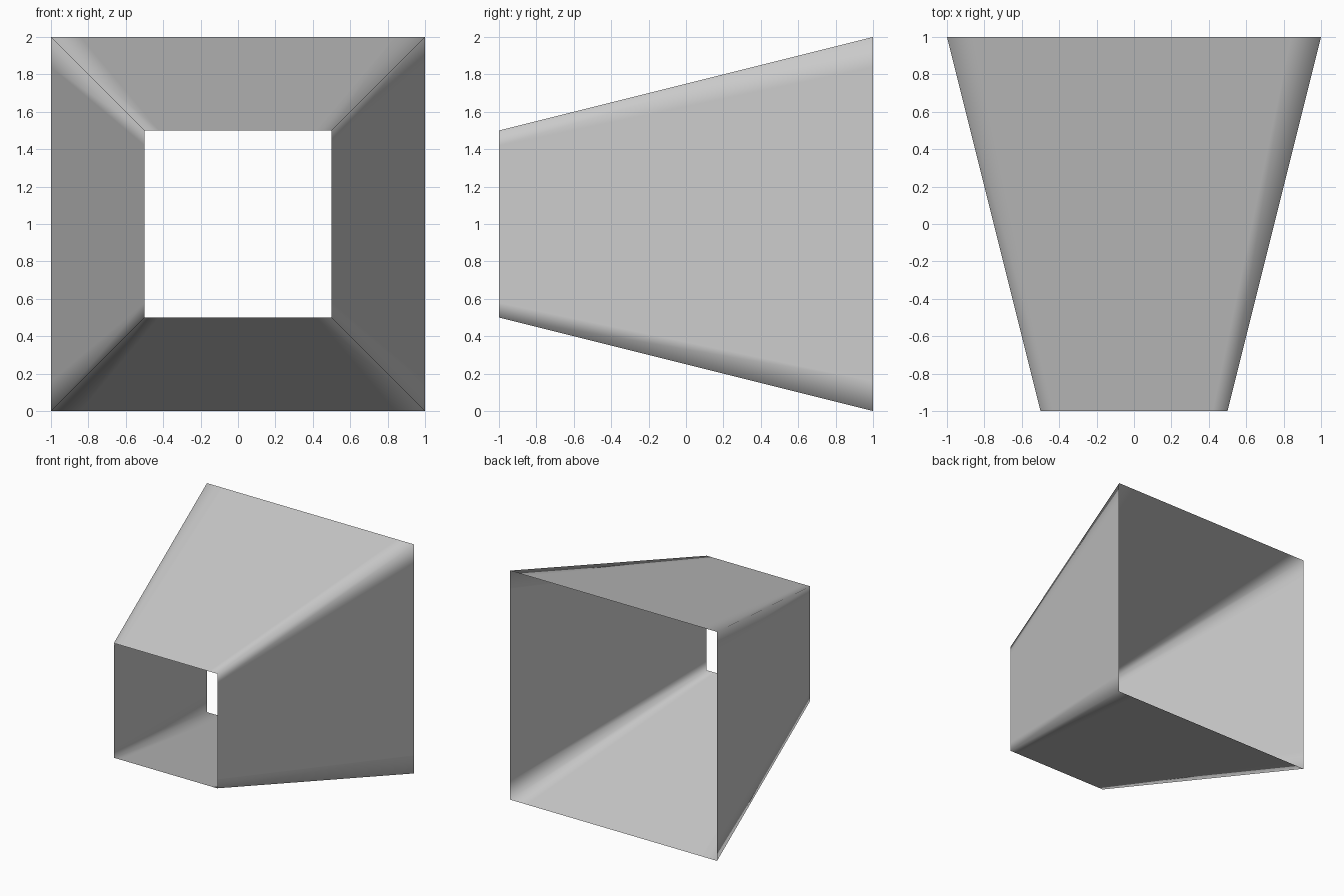
import bpy, bmesh

if "Cube" in bpy.data.objects:
    bpy.data.objects.remove(bpy.data.objects["Cube"])

INSET = 0.08  # support loops beside each corner, as a fraction of the side width


def square_ring(bm, half, y):
    """Square cross-section around z = 1 with support points beside the corners."""
    verts = []
    u, v = 1, -1
    for _ in range(4):
        du, dv = -v, u  # direction along the side, turning 90 degrees
        cu, cv = u * half, v * half
        eu, ev = du * half, dv * half
        # side runs from corner (cu, cv) to the next corner
        nu, nv = -v * half, u * half
        for t in (0, INSET, 1 - INSET):
            verts.append(bm.verts.new((cu + (nu - cu) * t, y, 1 + cv + (nv - cv) * t)))
        u, v = -v, u
    return verts


# tapered open tube: small opening at the front, large at the back
bm = bmesh.new()
front = square_ring(bm, 0.5, -1)
back = square_ring(bm, 1.0, 1)
n = len(front)
for i in range(n):
    j = (i + 1) % n
    face = bm.faces.new((front[i], front[j], back[j], back[i]))
    face.normal_update()
    c = face.calc_center_median()
    if face.normal.x * c.x + face.normal.z * (c.z - 1) < 0:
        face.normal_flip()
    face.smooth = True

mesh = bpy.data.meshes.new("tapered_duct")
bm.to_mesh(mesh)
bm.free()
duct = bpy.data.objects.new("tapered_duct", mesh)
bpy.context.collection.objects.link(duct)
